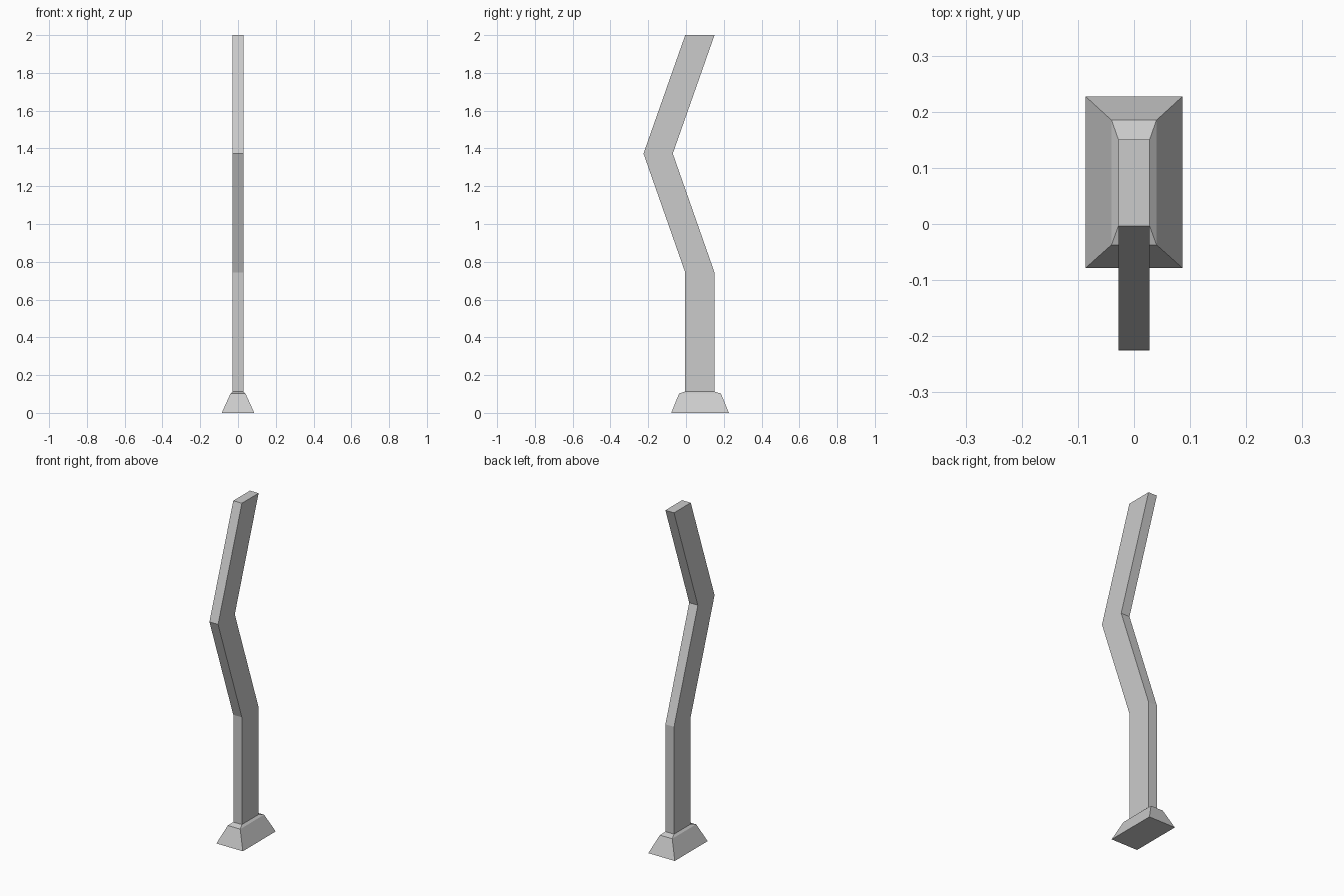
import bpy
import bmesh

cube = bpy.data.objects.get("Cube")
if cube:
    bpy.data.objects.remove(cube)

grey = bpy.data.materials.new("light grey")
grey.use_nodes = True
grey.diffuse_color = (0.6, 0.6, 0.6, 1)
grey.node_tree.nodes["Principled BSDF"].inputs["Base Color"].default_value = grey.diffuse_color


def loft(name, sections, cap_bottom=False, cap_top=False):
    """Join rectangular sections (half width, front y, back y, height)."""
    bm = bmesh.new()
    rings = [[bm.verts.new(p) for p in
              ((-w, y0, z), (w, y0, z), (w, y1, z), (-w, y1, z))]
             for w, y0, y1, z in sections]
    for low, high in zip(rings, rings[1:]):
        for i in range(4):
            j = (i + 1) % 4
            bm.faces.new((low[i], low[j], high[j], high[i]))
    if cap_bottom:
        bm.faces.new(rings[0][::-1])
    if cap_top:
        bm.faces.new(rings[-1])
    mesh = bpy.data.meshes.new(name)
    bm.to_mesh(mesh)
    bm.free()
    mesh.materials.append(grey)
    obj = bpy.data.objects.new(name, mesh)
    bpy.context.collection.objects.link(obj)
    return obj


WIDTH, FRONT, BACK, BEND = 0.028, -0.004, 0.151, -0.221
FOOT_TOP = 0.113

# Flared foot with a shallow shoulder meeting the post
loft("foot", [(0.086, -0.078, 0.227, 0),
              (0.04, -0.037, 0.185, 0.102),
              (WIDTH, FRONT, BACK, FOOT_TOP)], cap_bottom=True)

# Flat post: upright, then bent forward and back again
loft("bent_post", [(WIDTH, FRONT + shift, BACK + shift, z)
                   for shift, z in ((0, FOOT_TOP), (0, 0.743), (BEND, 1.373), (0, 2))],
     cap_top=True)
